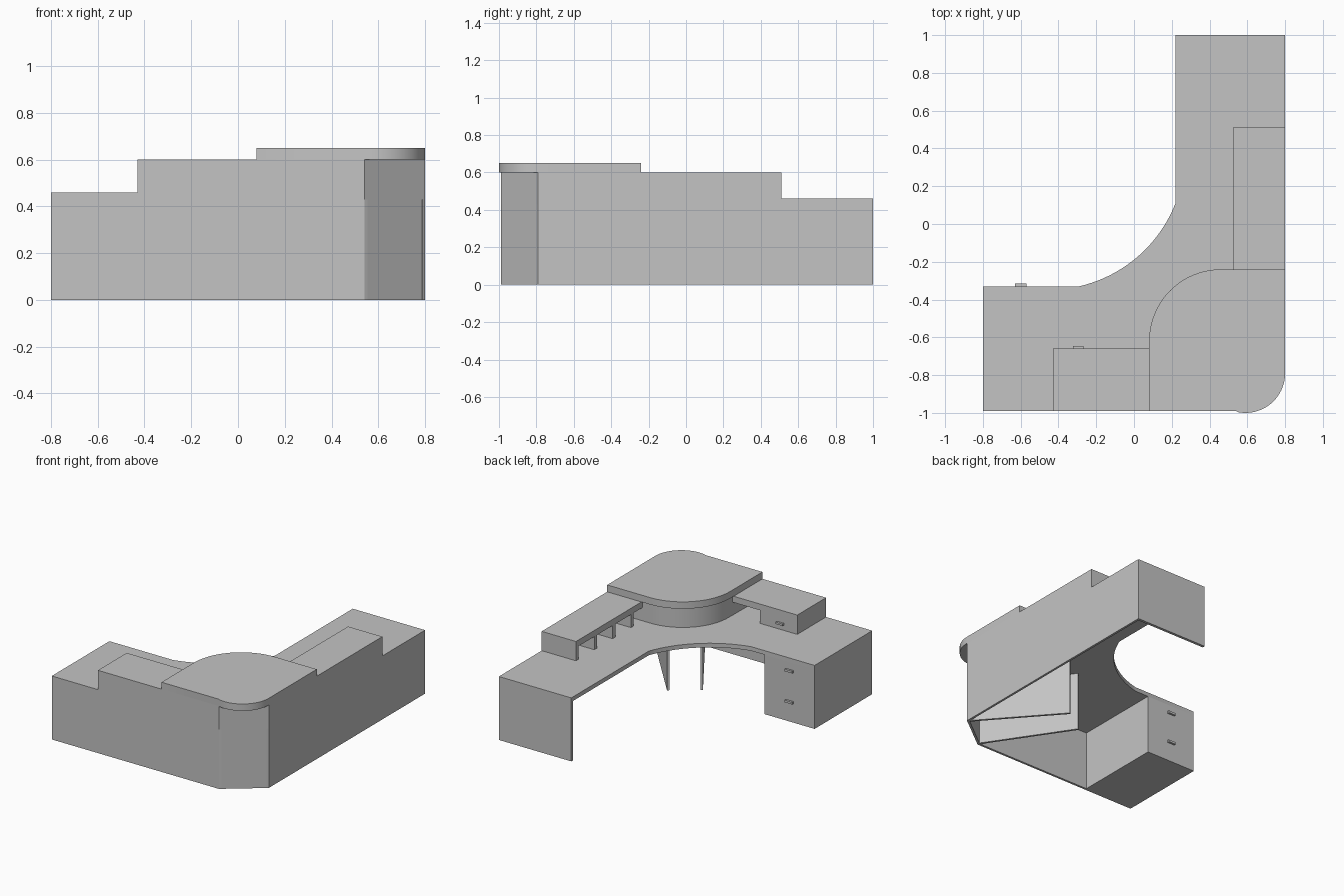
import bpy, bmesh, math
from mathutils import Vector

if "Cube" in bpy.data.objects:
    bpy.data.objects.remove(bpy.data.objects["Cube"])

grey = bpy.data.materials.new("light_grey")
grey.diffuse_color = (0.55, 0.55, 0.55, 1)
grey.use_nodes = True
grey.node_tree.nodes["Principled BSDF"].inputs["Base Color"].default_value = grey.diffuse_color


def prism(name, outline, z0, z1, smooth=False):
    """Extrude a flat outline from z0 to z1."""
    bm = bmesh.new()
    face = bm.faces.new([bm.verts.new((x, y, z0)) for x, y in outline])
    top = bmesh.ops.extrude_face_region(bm, geom=[face])["geom"]
    bmesh.ops.translate(bm, vec=(0, 0, z1 - z0),
                        verts=[v for v in top if isinstance(v, bmesh.types.BMVert)])
    bmesh.ops.recalc_face_normals(bm, faces=bm.faces)
    mesh = bpy.data.meshes.new(name)
    bm.to_mesh(mesh)
    bm.free()
    mesh.materials.append(grey)
    ob = bpy.data.objects.new(name, mesh)
    bpy.context.collection.objects.link(ob)
    if smooth:
        bpy.ops.object.select_all(action='DESELECT')
        ob.select_set(True)
        bpy.context.view_layer.objects.active = ob
        bpy.ops.object.shade_smooth_by_angle(angle=math.radians(30))
    return ob


def box(name, x0, x1, y0, y1, z0, z1):
    return prism(name, [(x0, y0), (x1, y0), (x1, y1), (x0, y1)], z0, z1)


def arc(cx, cy, r, a0, a1, n=20):
    return [(cx + r * math.cos(math.radians(a0 + (a1 - a0) * i / n)),
             cy + r * math.sin(math.radians(a0 + (a1 - a0) * i / n))) for i in range(n + 1)]


def upright(name, a, b, z0, z1, t=0.016):
    """Thin vertical panel from a to b, its thickness on the left of the path."""
    a, b = Vector(a), Vector(b)
    d = (b - a).normalized() * t
    n = Vector((-d.y, d.x))
    return prism(name, [a, b, b + n, a + n], z0, z1)


T = 0.016               # panel thickness
LOW, DESK, HIGH = 0.43, 0.46, 0.60
SHELF = 0.555           # underside of the raised shelves

# Worktop with a concave inner edge and a cut outer corner
prism("worktop", [(-0.8, -0.99), (0.54, -0.99), (0.8, -0.79), (0.8, 1.0), (0.22, 1.0)]
      + arc(-0.451, 0.372, 0.72, -21.3, -77.2) + [(-0.8, -0.33)], LOW, DESK, True)

# Outer panels, taller behind the raised shelves
upright("front_panel", (-0.8, -0.99), (0.54, -0.99), 0, LOW, T)
upright("front_upper_panel", (-0.43, -0.99), (0.54, -0.99), DESK, HIGH, T)
upright("corner_panel", (0.54, -0.99), (0.8, -0.79), 0, LOW, T)
upright("corner_upper_panel", (0.54, -0.99), (0.8, -0.79), DESK, HIGH, T)
upright("side_panel", (0.8, -0.79), (0.8, 1.0), 0, LOW, T)
upright("side_upper_panel", (0.8, -0.79), (0.8, 0.51), DESK, HIGH, T)
upright("end_panel", (0.8, 1.0), (0.22, 1.0), 0, LOW, 0.02)

# Support fins under the corner
upright("support_fin_right", (0.8, -0.79), (0.338, -0.265), 0, LOW, T)
upright("support_fin_left", (0.54, -0.99), (0.146, -0.403), 0, LOW, -T)

# Drawer pedestal
box("drawer_pedestal", -0.8, -0.40, -0.99 + T, -0.33, 0, LOW)
for z in (0.145, 0.37):
    box("pedestal_handle", -0.63, -0.57, -0.331, -0.315, z - 0.008, z + 0.008)

# Raised shelf with a drawer and an open bay
box("front_shelf", -0.43, 0.10, -0.99, -0.66, SHELF, HIGH)
box("shelf_drawer", -0.43, -0.13, -0.98, -0.66, DESK, SHELF)
box("shelf_handle", -0.323, -0.268, -0.661, -0.645, 0.498, 0.512)

# Raised shelf with pigeonholes
box("side_shelf", 0.525, 0.8, -0.25, 0.51, SHELF, HIGH)
for y in (0.51, 0.30, 0.09, -0.12):
    box("pigeonhole_divider", 0.525, 0.795, y - 0.03, y, DESK, SHELF)

# Curved corner cabinet and its rounded counter
prism("corner_cabinet", [(0.085, -0.985), (0.54, -0.985), (0.795, -0.788), (0.795, -0.25)]
      + arc(0.46, -0.62, 0.37, 90, 180), DESK, HIGH, True)
prism("corner_counter", [(0.08, -0.99), (0.54, -0.99)] + arc(0.59, -0.79, 0.21, -100, 0)
      + [(0.8, -0.24)] + arc(0.46, -0.62, 0.38, 90, 180), HIGH, 0.65, True)
